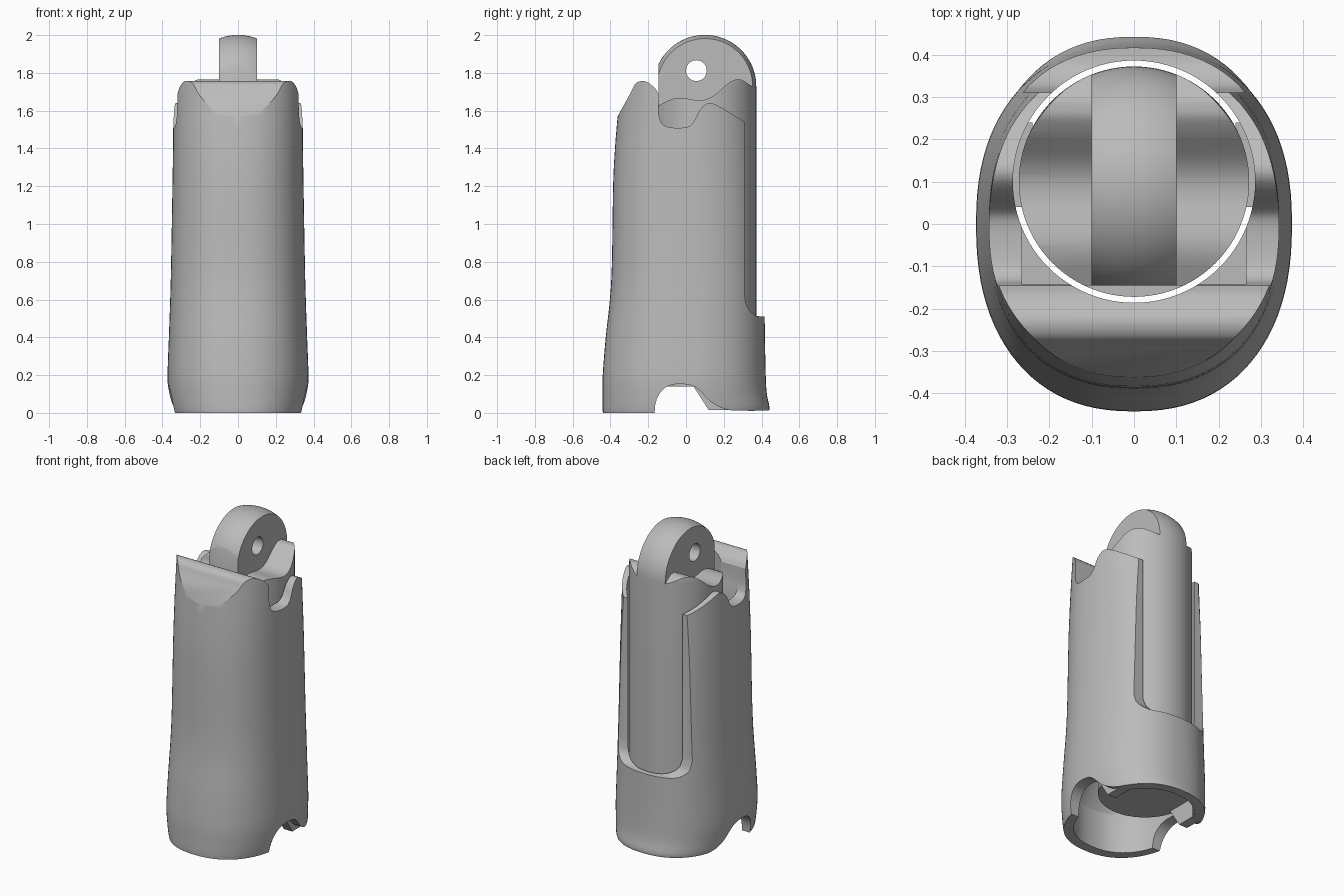
import bpy, bmesh, math
from mathutils import Vector

old = bpy.data.objects.get("Cube")
if old:
    bpy.data.objects.remove(old)

grey = bpy.data.materials.new("plain grey")
grey.use_nodes = True
grey.diffuse_color = (0.5, 0.5, 0.5, 1)
grey.node_tree.nodes["Principled BSDF"].inputs["Base Color"].default_value = (0.5, 0.5, 0.5, 1)


def spline(pts, n=6):
    """Smooth curve through the points."""
    p = [Vector(q) for q in pts]
    p = [2 * p[0] - p[1]] + p + [2 * p[-1] - p[-2]]
    out = []
    for a, b, c, d in zip(p, p[1:], p[2:], p[3:]):
        for i in range(n):
            t = i / n
            out.append(0.5 * (2 * b + (c - a) * t + (2 * a - 5 * b + 4 * c - d) * t * t
                              + (3 * b - a - 3 * c + d) * t ** 3))
    return out + [p[-2]]


def loft(name, rings):
    """Closed solid through a stack of equal rings."""
    bm = bmesh.new()
    vs = [[bm.verts.new(co) for co in ring] for ring in rings]
    n = len(vs[0])
    for lo, hi in zip(vs, vs[1:]):
        for i in range(n):
            j = (i + 1) % n
            bm.faces.new((lo[i], lo[j], hi[j], hi[i]))
    bm.faces.new(vs[0][::-1])
    bm.faces.new(vs[-1])
    bmesh.ops.recalc_face_normals(bm, faces=bm.faces)
    me = bpy.data.meshes.new(name)
    bm.to_mesh(me)
    bm.free()
    me.materials.append(grey)
    ob = bpy.data.objects.new(name, me)
    bpy.context.collection.objects.link(ob)
    return ob


def extrude_x(name, profile, x0, x1):
    return loft(name, [[(x, y, z) for y, z in profile] for x in (x0, x1)])


def box(name, x0, x1, y0, y1, z0, z1):
    return extrude_x(name, [(y0, z0), (y1, z0), (y1, z1), (y0, z1)], x0, x1)


def oval(a, front, back, z, power=2.3, n=96):
    """Rounded oval ring, with its own depth at the front and back."""
    ring = []
    for i in range(n):
        t = 2 * math.pi * i / n
        c, s = math.cos(t), math.sin(t)
        depth = back if s > 0 else front
        ring.append((a * math.copysign(abs(c) ** (2 / power), c),
                     depth * math.copysign(abs(s) ** (2 / power), s), z))
    return ring


def round_bar(name, r, cy, z0, z1, n=96):
    return loft(name, [[(r * math.cos(2 * math.pi * i / n), cy + r * math.sin(2 * math.pi * i / n), z)
                        for i in range(n)] for z in (z0, z1)])


def combine(ob, other, operation):
    mod = ob.modifiers.new("cut", "BOOLEAN")
    mod.operation, mod.object, mod.solver = operation, other, "EXACT"
    bpy.context.view_layer.objects.active = ob
    bpy.ops.object.modifier_apply(modifier=mod.name)
    bpy.data.objects.remove(other)


def smooth(ob):
    bpy.ops.object.select_all(action="DESELECT")
    ob.select_set(True)
    bpy.context.view_layer.objects.active = ob
    bpy.ops.object.shade_smooth_by_angle(angle=math.radians(30))


# Outer sleeve: half width, front depth, back depth at each height
levels = [(0, .35, .44, .435), (.03, .357, .442, .442), (.1, .367, .442, .428),
          (.2, .373, .441, .422), (.4, .366, .425, .418), (.6, .359, .403, .415),
          (.8, .354, .392, .41), (1.2, .347, .386, .40), (1.4, .344, .376, .39),
          (1.57, .342, .362, .38), (1.8, .338, .34, .37)]
heights = spline([(a, f, b) for z, a, f, b in levels], 3)
zs = spline([(z, 0) for z, *_ in levels], 3)
sleeve = loft("outer_sleeve", [oval(h[0], h[1], h[2], z[0]) for h, z in zip(heights, zs)])

# Side outline of the sleeve: bottom arch, back opening and scooped top
arch = spline([(-.165, -.1), (-.163, .04), (-.13, .115), (-.07, .15), (.02, .148),
               (.07, .12), (.13, .06), (.2, .022), (.28, .012), (.5, .012)])
opening = spline([(.5, .51), (.4, .51), (.36, .522), (.325, .56), (.31, .62)])
arm_top = spline([(.31, 1.54), (.18, 1.62), (.12, 1.64), (.075, 1.605), (.04, 1.54),
                  (0, 1.512), (-.09, 1.512), (-.13, 1.535), (-.145, 1.58)])
lip = spline([(-.145, 1.69), (-.17, 1.725), (-.22, 1.757), (-.265, 1.745), (-.29, 1.70)])
outline = [Vector((-.6, -.1))] + arch + opening + arm_top + lip + [Vector((-.362, 1.57)), Vector((-.6, 1.17))]
combine(sleeve, extrude_x("side_outline", outline, -.6, .6), "INTERSECT")

# Bore, hollow foot and upper pocket
combine(sleeve, round_bar("bore", .286, .1, -.2, 2.2), "DIFFERENCE")
combine(sleeve, loft("foot_hollow", [oval(.30, .378, .372, -.2), oval(.30, .376, .372, .25),
                                     oval(.27, .29, .36, .38)]), "DIFFERENCE")
combine(sleeve, box("pocket", -.265, .265, -.143, .02, 1.38, 1.9), "DIFFERENCE")
smooth(sleeve)

# Inner rod with a domed end
R, CY, CZ = .272, .1, 1.729
stack = [(R, .14), (R, 1.2)] + [(R * math.cos(a), CZ + R * math.sin(a))
                                for a in (math.radians(88 * i / 20) for i in range(21))]
rod = loft("inner_rod", [[(r * math.cos(2 * math.pi * i / 96), CY + r * math.sin(2 * math.pi * i / 96), z)
                          for i in range(96)] for r, z in stack])

# Scooped shoulders leave a flat lug on the rod
shoulder = spline([(-.3, 1.56), (-.16, 1.62), (-.05, 1.667), (.07, 1.655), (.14, 1.675),
                   (.22, 1.742), (.27, 1.765), (.33, 1.742), (.5, 1.6)])
for side in (-1, 1):
    cutter = extrude_x("shoulder_cut", shoulder + [Vector((.5, 2.2)), Vector((-.3, 2.2))],
                       side * .1, side * .5)
    combine(rod, cutter, "DIFFERENCE")
combine(rod, box("front_flat", -.4, .4, -.4, -.145, 1.5, 2.2), "DIFFERENCE")
pin = [(.055 + .055 * math.cos(math.pi * i / 20), 1.812 + .055 * math.sin(math.pi * i / 20)) for i in range(40)]
combine(rod, extrude_x("pin_hole", pin, -.4, .4), "DIFFERENCE")
smooth(rod)

# Small wedge stops inside the foot
for side, label in ((1, "left"), (-1, "right")):
    extrude_x(label + "_foot_stop", [(.04, .14), (.12, .015), (.24, .015), (.24, .14)],
              side * .24, side * .3)
